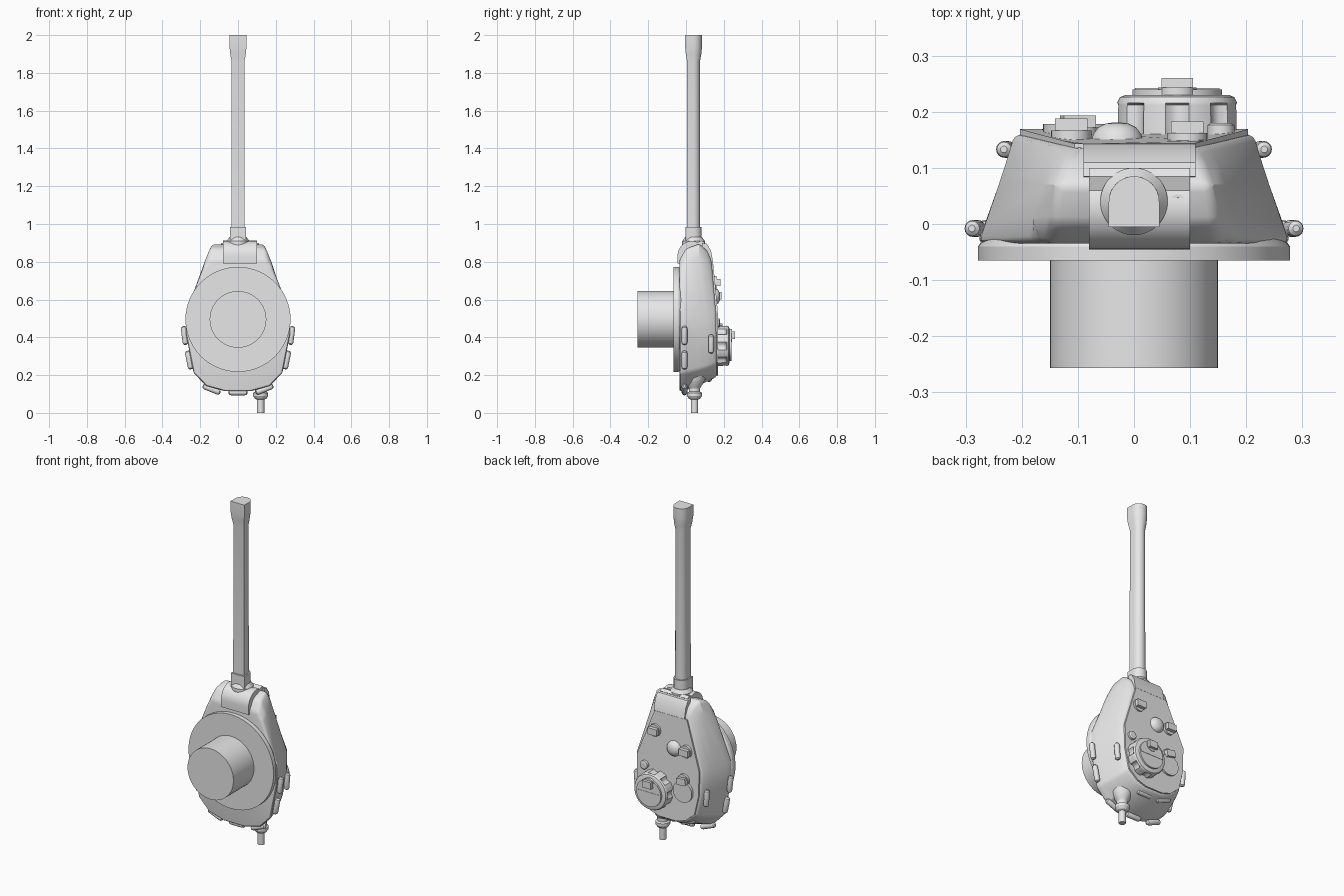
import bpy, bmesh, math
from mathutils import Vector, Matrix

cube = bpy.data.objects.get("Cube")
if cube:
    bpy.data.objects.remove(cube, do_unlink=True)

grey = bpy.data.materials.new("plain grey")
grey.use_nodes = True
grey.diffuse_color = (0.8, 0.8, 0.8, 1)
grey.node_tree.nodes["Principled BSDF"].inputs["Base Color"].default_value = (0.8, 0.8, 0.8, 1)


def finish(name, bm, bevel=0, angle=30, segments=3):
    bmesh.ops.recalc_face_normals(bm, faces=bm.faces)
    mesh = bpy.data.meshes.new(name)
    bm.to_mesh(mesh)
    bm.free()
    mesh.materials.append(grey)
    ob = bpy.data.objects.new(name, mesh)
    bpy.context.collection.objects.link(ob)
    bpy.ops.object.select_all(action="DESELECT")
    ob.select_set(True)
    bpy.context.view_layer.objects.active = ob
    if bevel:
        mod = ob.modifiers.new("Bevel", "BEVEL")
        mod.width, mod.segments = bevel, segments
        mod.limit_method, mod.angle_limit = "ANGLE", math.radians(30)
        bpy.ops.object.modifier_apply(modifier=mod.name)
    bpy.ops.object.shade_smooth_by_angle(angle=math.radians(angle))
    return ob


def loft(name, loops, **kw):
    """Skin a list of equal closed loops and cap both ends."""
    bm = bmesh.new()
    rings = [[bm.verts.new(p) for p in loop] for loop in loops]
    n = len(rings[0])
    for a, b in zip(rings, rings[1:]):
        for i in range(n):
            j = (i + 1) % n
            bm.faces.new((a[i], a[j], b[j], b[i]))
    bm.faces.new(rings[0])
    bm.faces.new(rings[-1])
    return finish(name, bm, **kw)


def lathe(name, profile, x, other, axis="Y", n=48, dent=0):
    """Revolve (radius, height) pairs; dents add scallops to the middle rings."""
    loops = []
    for k, (r, h) in enumerate(profile):
        loop = []
        for i in range(n):
            a = math.tau * i / n
            cut = dent * max(0, math.cos(8 * a)) ** 0.5 if dent and k < 3 else 0
            u, v = (r - cut) * math.cos(a), (r - cut) * math.sin(a)
            loop.append((x + u, h, other + v) if axis == "Y" else (x + u, other + v, h))
        loops.append(loop)
    return loft(name, loops)


def box(name, centre, size, turn=0, bevel=0):
    bm = bmesh.new()
    m = Matrix.Translation(centre) @ Matrix.Rotation(turn, 4, "Y") @ Matrix.Diagonal((*size, 1))
    bmesh.ops.create_cube(bm, size=1, matrix=m)
    return finish(name, bm, bevel)


def extrude_x(name, outline, x0, x1, **kw):
    return loft(name, [[(x, y, z) for y, z in outline] for x in (x0, x1)], **kw)


def mirrored(half):
    return half + [(-x, z) for x, z in reversed(half)]


# Turret ring and the mounting peg beneath it
lathe("turret_ring", [(.278, -.065), (.278, -.04), (.268, -.025)], 0, .495, n=64)
lathe("mounting_peg", [(.15, -.257), (.15, -.06)], 0, .495)

# Cast turret shell, lofted from base to roof
levels = [
    (-.035, [(.10, .81), (.15, .81), (.178, .77), (.277, .54), (.28, .42), (.238, .21), (.17, .14), (.07, .112)]),
    (.00, [(.10, .87), (.148, .87), (.18, .80), (.265, .535), (.266, .41), (.232, .215), (.165, .147), (.07, .12)]),
    (.07, [(.09, .895), (.137, .895), (.163, .82), (.241, .53), (.241, .40), (.212, .23), (.15, .172), (.07, .145)]),
    (.11, [(.09, .86), (.122, .86), (.15, .79), (.228, .53), (.227, .39), (.2, .24), (.14, .19), (.07, .165)]),
]
roof = mirrored([(.09, .81), (.11, .81), (.13, .755), (.212, .53), (.208, .38), (.18, .26), (.12, .21), (.06, .19)])


def roof_y(z):
    return .135 + .027 * min(1, (.81 - z) / .28)


shell = [[(x, y, z) for x, z in mirrored(half)] for y, half in levels]
shell.append([(x, roof_y(z), z) for x, z in roof])
loft("turret_shell", shell, bevel=.014, angle=24)

# Roof plate, slightly inset
plate = [(x * .96, .45 + (z - .45) * .97) for x, z in roof]
loft("roof_plate", [[(x, roof_y(z) + d, z) for x, z in plate] for d in (-.01, .007)], angle=10)

# Rounded gun mantlet and the hood above it
arc = [(.03 + .075 * math.cos(a), .83 + .08 * math.sin(a))
       for a in [math.pi * i / 16 for i in range(17)]]
extrude_x("mantlet", arc + [(-.045, .79), (.105, .79)], -.08, .1)
extrude_x("mantlet_hood", [(.085, .90), (.11, .895), (.132, .86), (.143, .80), (.12, .78), (.08, .80)], -.09, .11)
extrude_x("hood_lip", [(.05, .90), (.085, .912), (.10, .90), (.085, .88), (.05, .88)], -.08, .1)
lathe("sight_port", [(.013, .87), (.013, .908), (.007, .908), (.004, .895)], .078, .04, "Z", 16)

# Gun: round above, square below
def gun_loop(r, z):
    arc = [math.pi * i / 16 for i in range(17)]
    top = [(r * math.cos(a), .04 + r * math.sin(a), z) for a in arc]
    return top + [(-r, .04 - r, z), (r, .04 - r, z)]


lathe("gun_socket", [(.06, .87), (.06, .91), (.045, .93)], 0, .04, "Z")
loft("gun_collar", [gun_loop(.043, .91), gun_loop(.043, .985)])
loft("gun_barrel", [gun_loop(r, z) for r, z in
                    ((.035, .95), (.034, 1.86), (.041, 1.9), (.045, 1.94), (.045, 2))])

# Commander's cupola with scalloped walls, split lid and periscope
lathe("cupola", [(.108, .155), (.108, .18), (.107, .212), (.107, .216), (.102, .226), (.092, .23)],
      .077, .355, n=64, dent=.013)
lathe("cupola_lid", [(.08, .225), (.08, .24)], .077, .355)
box("lid_hinge", (.077, .238, .355), (.15, .008, .012))
lathe("cupola_periscope_base", [(.034, .23), (.034, .243)], .077, .41, n=24)
box("cupola_periscope", (.077, .245, .41), (.056, .03, .04))

# Roof fittings
lathe("loader_hatch", [(.062, .15), (.062, .178)], -.1, .385)
lathe("roof_cap", [(.024, .15), (.024, .176), (.018, .18)], .155, .475, n=24)
lathe("roof_vent", [(.045, .15), (.043, .16), (.034, .172), (.02, .179), (.006, .181)], -.03, .615)
for name, x, y, z, turn in (("right_periscope", .095, .17, .69, 0),
                            ("left_periscope", -.112, .175, .62, 0),
                            ("loader_periscope", -.1, .18, .45, .2)):
    lathe(name + "_base", [(.036, .14), (.036, y - .008)], x, z, n=24)
    box(name, (x, y, z), (.058, .026, .038), turn)


# Capsule grab pads around the sides and rear
def pad(name, x, y, z, direction):
    d = Vector(direction).normalized()
    profile = [(.006, -.05), (.013, -.044), (.015, -.035), (.015, .035), (.013, .044), (.006, .05)]
    ob = lathe(name, profile, 0, 0, "Z", 16)
    ob.data.transform(Matrix.Translation((x, y, z)) @ d.to_track_quat("Z", "Y").to_matrix().to_4x4())


for side, s in (("left", 1), ("right", -1)):
    pad(side + "_lower_pad_a", s * .283, -.008, .41, (s * .12, 0, 1))
    pad(side + "_lower_pad_b", s * .258, -.008, .28, (s * .2, 0, 1))
    pad(side + "_upper_pad", s * .228, .133, .365, (s * .08, 0, 1))
    pad(side + "_rear_pad", s * .14, -.008, .125, (1, 0, -s * -.4))
pad("rear_centre_pad", 0, -.008, .108, (1, 0, 0))
pad("rear_upper_pad_a", .03, .122, .18, (1, 0, 0))
pad("rear_upper_pad_b", -.1, .122, .19, (1, 0, -.35))

# Rear machine gun port
lathe("rear_port", [(.062, .24), (.058, .18), (.042, .15), (.03, .13), (.03, .112), (.04, .106),
                    (.04, .09), (.03, .075), (.019, .07), (.019, 0)], .12, .045, "Z", 32)
